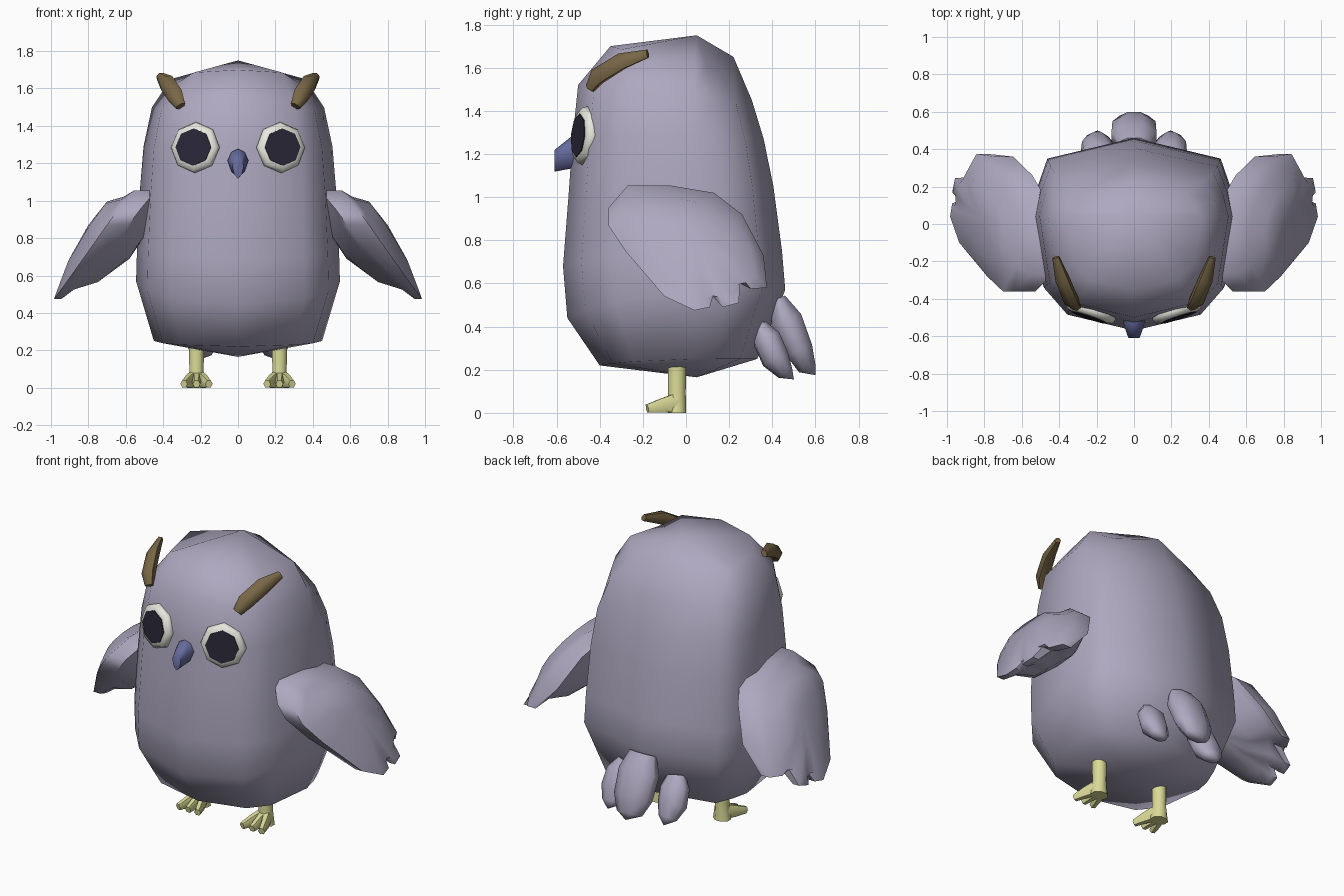
import bpy, bmesh, math
from mathutils import Vector

if "Cube" in bpy.data.objects:
    bpy.data.objects.remove(bpy.data.objects["Cube"])


def material(name, r, g, b):
    m = bpy.data.materials.new(name)
    m.diffuse_color = (r, g, b, 1)
    m.use_nodes = True
    m.node_tree.nodes["Principled BSDF"].inputs["Base Color"].default_value = m.diffuse_color
    return m


GREY = material("lavender grey feathers", .42, .39, .52)
BROWN = material("brown brow", .19, .135, .062)
BLUE = material("slate blue beak", .13, .145, .33)
YELLOW = material("pale yellow legs", .70, .70, .31)
WHITE = material("off white eye rim", .80, .80, .73)
DARK = material("dark pupil", .022, .02, .038)


def build(name, rings, mat, start=None, end=None, mirror=False, angle=60):
    """Skin closed rings of points; ends close to a pole point or a flat cap."""
    bm = bmesh.new()
    loops = [[bm.verts.new(p) for p in ring] for ring in rings]
    n = len(loops[0])
    for a, b in zip(loops, loops[1:]):
        for i in range(n):
            j = (i + 1) % n
            bm.faces.new((a[i], a[j], b[j], b[i]))
    for loop, pole in ((loops[0], start), (loops[-1], end)):
        if pole is None:
            bm.faces.new(loop)
        else:
            v = bm.verts.new(pole)
            for i in range(n):
                bm.faces.new((loop[i], loop[(i + 1) % n], v))
    bmesh.ops.recalc_face_normals(bm, faces=bm.faces)
    me = bpy.data.meshes.new(name)
    bm.to_mesh(me)
    bm.free()
    me.materials.append(mat)
    ob = bpy.data.objects.new(name, me)
    bpy.context.collection.objects.link(ob)
    if mirror:
        ob.modifiers.new("mirror", 'MIRROR')
    bpy.ops.object.select_all(action='DESELECT')
    bpy.context.view_layer.objects.active = ob
    ob.select_set(True)
    bpy.ops.object.shade_smooth_by_angle(angle=math.radians(angle))
    return ob


def circle(c, u, v, ru, rv, n, turn=0):
    return [Vector(c) + u * ru * math.cos(2 * math.pi * (i + turn) / n)
            + v * rv * math.sin(2 * math.pi * (i + turn) / n) for i in range(n)]


def sweep(name, stations, wide, n, mat, turn=0, **kw):
    """Tube through (centre, half width, half thickness) stations."""
    pts = [Vector(s[0]) for s in stations]
    rings = []
    for i, (c, ru, rv) in enumerate(stations):
        t = (pts[min(i + 1, len(pts) - 1)] - pts[max(i - 1, 0)]).normalized()
        u = Vector(wide)
        u = (u - t * u.dot(t)).normalized()
        rings.append(circle(c, u, t.cross(u), ru, rv, n, turn))
    return build(name, rings, mat, **kw)


# Body: front, side and back profiles joined by rounded corners
front = [(-.40, .22), (-.55, .44), (-.57, .68), (-.545, 1.0), (-.525, 1.28), (-.50, 1.52), (-.35, 1.70)]
side = [(.45, .25), (.545, .57), (.54, .74), (.525, 1.05), (.505, 1.29), (.46, 1.50), (.36, 1.65)]
back = [(.33, .25), (.46, .57), (.445, .75), (.405, 1.05), (.36, 1.27), (.305, 1.45), (.22, 1.65)]
corner_drop = [0, 0, 0, 0, .01, .04, .075]
rings = []
for (fy, fz), (sx, sz), (ky, kz), drop in zip(front, side, back, corner_drop):
    half = [(.66 * sx, .85 * fy, .7 * fz + .3 * sz),
            (.89 * sx, .60 * fy, .4 * fz + .6 * sz - drop * .5),
            (sx, .04, sz),
            ((.95 - drop * .5) * sx, .42 * ky, .75 * sz + .25 * kz - drop * .5),
            ((.85 - drop) * sx, .76 * ky, .5 * sz + .5 * kz - drop)]
    rings.append([(0, fy, fz)] + half + [(0, ky, kz)]
                 + [(-x, y, z) for x, y, z in reversed(half)])
build("body", rings, GREY, start=(0, .05, .165), end=(0, .05, 1.75), angle=180)

# Wings: feathered outline (y, z) hung on a plane that drops outwards
outline = [(-.36, .95), (-.27, 1.055), (-.08, 1.055), (.13, 1.02), (.26, .92), (.36, .73),
           (.375, .58), (.30, .575), (.25, .60), (.245, .51), (.17, .49), (.125, .54),
           (.11, .49), (.04, .475), (-.10, .54), (-.28, .75), (-.36, .87)]


def soften(pts):
    n = len(pts)
    return [tuple((pts[i - 1][k] + 2 * pts[i][k] + pts[(i + 1) % n][k]) / 4 for k in (0, 1))
            for i in range(n)]


smooth_outline = soften(outline)


def wing_x(y, z):
    fall = [(1.07, .51), (.95, .61), (.80, .72), (.67, .81), (.47, .965)]
    for (z0, x0), (z1, x1) in zip(fall, fall[1:]):
        if z >= z1:
            break
    x = x0 + (x1 - x0) * (z0 - z) / (z0 - z1)
    return x - max(0, y - .25) * .5


def wing_ring(scale, thick):
    """Ring shifted across the wing; the inner side thickens towards the shoulder."""
    ring = []
    for y, z in (outline if scale > .95 else smooth_outline):
        y, z = y * scale + .01 * (1 - scale), z * scale + .80 * (1 - scale)
        high = min(1, max(0, (z - .5) / .3))
        t = thick * (.7 + .3 * high)
        if thick < 0:
            t -= .075 * high
        ring.append((wing_x(y, z) + t * .8, y, z + t * .6 * (scale < .7)))
    return ring


build("wing", [wing_ring(.55, -.095), wing_ring(.9, -.07), wing_ring(1, -.03),
               wing_ring(1, .04), wing_ring(.9, .075), wing_ring(.55, .10)], GREY,
      start=(.58, .01, .69), end=(.80, .01, .87), mirror=True)

# Tail feathers
sweep("middle_tail_feather", [((0, .425, .53), .09, .04), ((0, .465, .43), .13, .08),
                              ((0, .525, .29), .125, .07), ((0, .562, .205), .085, .045)],
      (1, 0, 0), 8, GREY, turn=.5, end=(0, .60, .175))
sweep("side_tail_feather", [((.17, .34, .40), .06, .04), ((.185, .375, .34), .093, .068),
                            ((.195, .415, .25), .093, .068), ((.195, .46, .185), .06, .04)],
      (1, .1, 0), 8, GREY, turn=.5, mirror=True, end=(.195, .50, .155))

# Eyes: octagonal rim with a dark inset plate
normal = Vector((.31, -.94, .08)).normalized()
across = Vector((0, 0, 1)).cross(normal).normalized()
up = normal.cross(across)
eye = Vector((.232, -.48, 1.285))


def eye_ring(r, depth):
    return circle(eye + normal * depth, across, up, r, r, 8)


build("eye_rim", [eye_ring(.12, -.06), eye_ring(.137, -.012), eye_ring(.128, .012),
                  eye_ring(.098, .020), eye_ring(.09, .01)], WHITE, mirror=True)
build("pupil", [eye_ring(.1, .016), eye_ring(.1, .024)], DARK, mirror=True)

# Beak: hooked, from a faceted base to a lower tip
base = [(0, 1.278), (.035, 1.26), (.056, 1.215), (.035, 1.155), (0, 1.132)]
tip = [(0, 1.218), (.02, 1.21), (.03, 1.185), (.02, 1.14), (0, 1.118)]


def beak_ring(y, pts):
    return [(x, y, z) for x, z in pts] + [(-x, y, z) for x, z in pts[-2:0:-1]]


build("beak", [beak_ring(-.46, base), beak_ring(-.535, base), beak_ring(-.61, tip)], BLUE)

# Brow tufts
sweep("brow_tuft", [((.307, -.443, 1.505), .028, .024), ((.335, -.41, 1.56), .047, .038),
                    ((.383, -.295, 1.632), .047, .036), ((.418, -.178, 1.665), .024, .018)],
      (.6, 0, -.8), 6, BROWN, mirror=True)

# Legs and toes
sweep("leg", [((.222, -.042, .26), .045, .046), ((.222, -.042, .09), .041, .044),
              ((.222, -.042, 0), .055, .046)], (1, 0, 0), 8, YELLOW, turn=.5, mirror=True)
for label, x in (("inner", .155), ("middle", .222), ("outer", .289)):
    sweep(label + "_toe", [((.222 + (x - .222) * .2, -.04, .048), .032, .05),
                           ((.222 + (x - .222) * .65, -.11, .034), .026, .038),
                           ((x, -.18, .020), .02, .022)],
          (1, 0, 0), 6, YELLOW, mirror=True)
